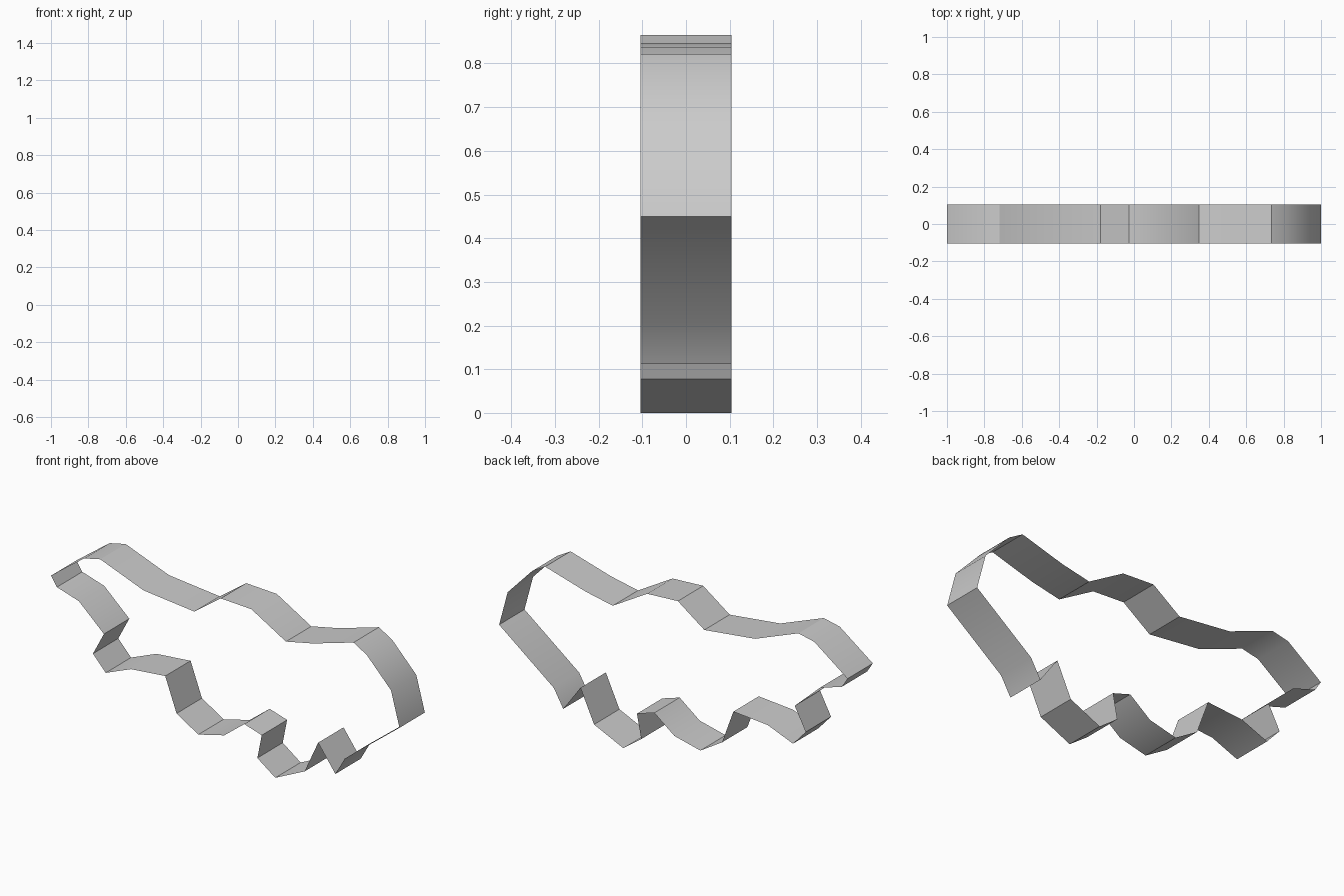
import bpy, bmesh, math

HALF_DEPTH = 0.104

# Upper outline, left to right (x, z)
upper = [(-1.0, 0.705), (-0.81, 0.845), (-0.718, 0.865), (-0.469, 0.77),
         (-0.178, 0.738), (-0.026, 0.847), (0.15, 0.838), (0.348, 0.723),
         (0.504, 0.755), (0.736, 0.822), (0.812, 0.778), (0.951, 0.632),
         (1.0, 0.45)]

# Lower notched outline, right to left (x, z)
lower = [(0.686, 0.206), (0.632, 0.112), (0.533, 0.248), (0.455, 0.078),
         (0.287, 0.0), (0.184, 0.075), (0.209, 0.2), (0.109, 0.231),
         (-0.006, 0.142), (-0.155, 0.106), (-0.28, 0.182), (-0.345, 0.359),
         (-0.542, 0.342), (-0.687, 0.284), (-0.76, 0.364), (-0.697, 0.483),
         (-0.841, 0.615), (-0.967, 0.654)]

# Open band: the closed outline swept along y, without caps
outline = upper + lower
bm = bmesh.new()
front = [bm.verts.new((x, -HALF_DEPTH, z)) for x, z in outline]
back = [bm.verts.new((x, HALF_DEPTH, z)) for x, z in outline]
n = len(outline)
for i in range(n):
    j = (i + 1) % n
    bm.faces.new((front[i], front[j], back[j], back[i]))

mesh = bpy.data.meshes.new("outline_band")
bm.to_mesh(mesh)
bm.free()
band = bpy.data.objects.new("outline_band", mesh)
bpy.context.collection.objects.link(band)

# Smooth gentle bends, keep the notches sharp
bpy.context.view_layer.objects.active = band
band.select_set(True)
bpy.ops.object.shade_smooth_by_angle(angle=math.radians(30))
